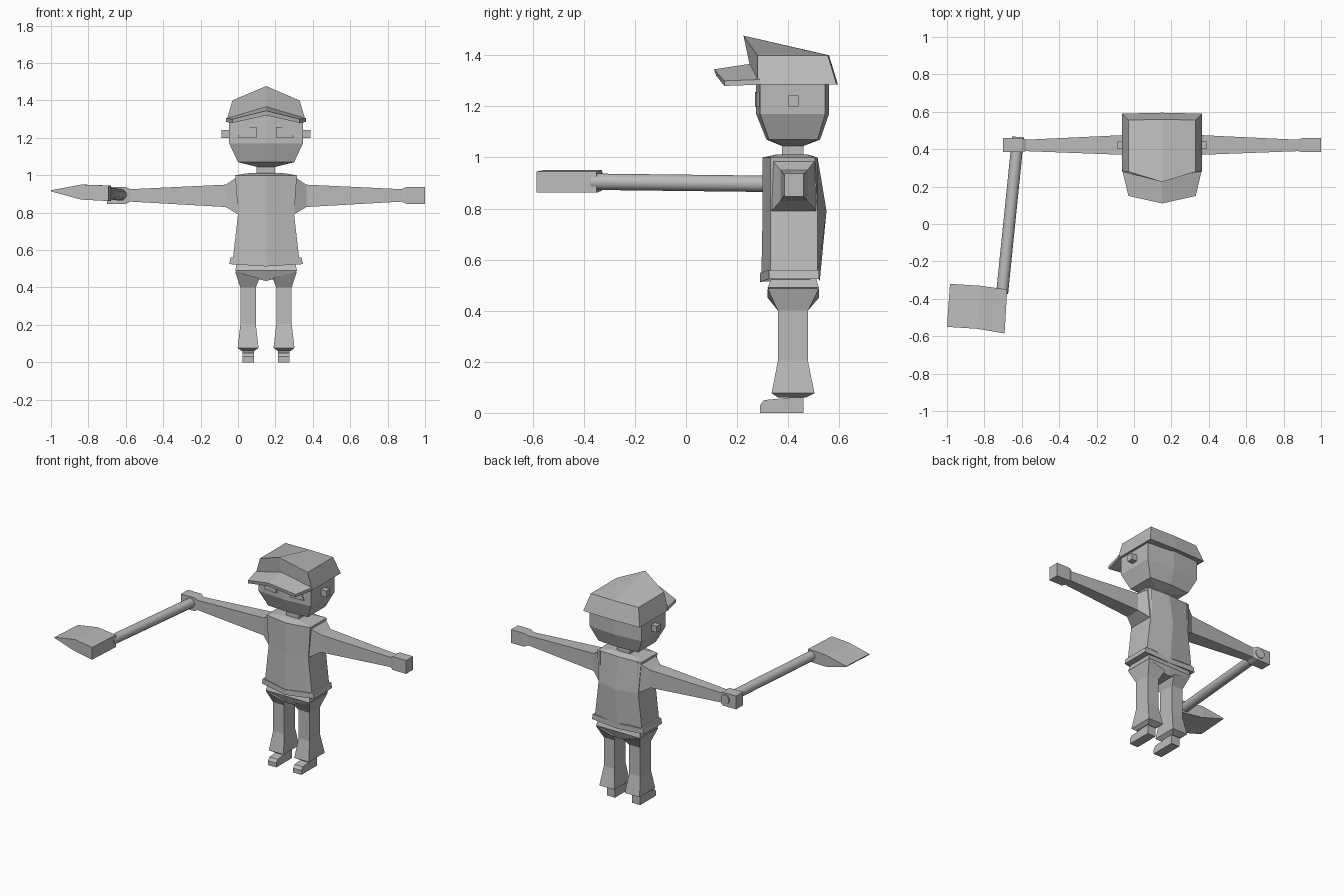
import bpy
import bmesh
from mathutils import Vector

cube = bpy.data.objects.get("Cube")
if cube:
    bpy.data.objects.remove(cube)

CX = 0.15  # body centre line

grey = bpy.data.materials.new("plain grey")
grey.use_nodes = True
grey.diffuse_color = (0.5, 0.5, 0.5, 1)
grey.node_tree.nodes["Principled BSDF"].inputs["Base Color"].default_value = (0.5, 0.5, 0.5, 1)


def loft(name, rings):
    """Skin a list of equal-length point rings and cap both ends."""
    bm = bmesh.new()
    loops = [[bm.verts.new(p) for p in ring] for ring in rings]
    count = len(loops[0])
    for low, high in zip(loops, loops[1:]):
        for i in range(count):
            j = (i + 1) % count
            bm.faces.new((low[i], low[j], high[j], high[i]))
    bm.faces.new(loops[0])
    bm.faces.new(loops[-1])
    bmesh.ops.recalc_face_normals(bm, faces=bm.faces)
    mesh = bpy.data.meshes.new(name)
    bm.to_mesh(mesh)
    bm.free()
    mesh.materials.append(grey)
    obj = bpy.data.objects.new(name, mesh)
    bpy.context.collection.objects.link(obj)
    return obj


def flat_ring(z, half, front, back, bulge_front=0.0, bulge_back=0.0, dip=0.0):
    """Horizontal six-point ring with pointed front and back centres."""
    return [(CX - half, front, z), (CX, front - bulge_front, z - dip), (CX + half, front, z),
            (CX + half, back, z), (CX, back + bulge_back, z - dip), (CX - half, back, z)]


def side_rect(x, front, back, low, high, skew=0.0):
    """Upright rectangle facing along x."""
    return [(x - skew, front, low), (x + skew, back, low),
            (x + skew, back, high), (x - skew, front, high)]


def box(name, x, y, z):
    return loft(name, [side_rect(v, *y, *z) for v in x])


def folded(name, side, centre):
    """Mirrored shape folded along the body centre line."""
    loft(name, [[(CX - dx, y, z) for dx, y, z in side],
                [(CX, y, z) for y, z in centre],
                [(CX + dx, y, z) for dx, y, z in side]])


# Head and neck
loft("head", [flat_ring(1.045, 0.05, 0.375, 0.46),
              flat_ring(1.07, 0.15, 0.325, 0.515, 0.01, 0.01),
              flat_ring(1.17, 0.197, 0.29, 0.545, 0.015, 0.015),
              flat_ring(1.32, 0.197, 0.29, 0.545, 0.015, 0.015)])
box("neck", (0.1, 0.198), (0.375, 0.46), (0.98, 1.06))

# Cap crown with ridge, and folded visor
folded("cap_crown",
       [(0.213, 0.28, 1.285), (0.18, 0.28, 1.4), (0.18, 0.555, 1.4), (0.213, 0.59, 1.285)],
       [(0.25, 1.36), (0.225, 1.477), (0.56, 1.4), (0.595, 1.285)])
folded("cap_visor",
       [(0.213, 0.29, 1.305), (0.18, 0.15, 1.3), (0.18, 0.15, 1.28), (0.213, 0.29, 1.285)],
       [(0.26, 1.368), (0.11, 1.345), (0.118, 1.32), (0.26, 1.345)])

# Jacket torso and hem
loft("torso", [flat_ring(0.53, 0.18, 0.33, 0.515, 0.035, 0.01),
               flat_ring(0.79, 0.15, 0.33, 0.515, 0.03, 0.035),
               flat_ring(1.0, 0.165, 0.33, 0.505, 0.03, 0.01),
               flat_ring(1.012, 0.09, 0.355, 0.475)])
loft("jacket_hem", [flat_ring(0.525, 0.197, 0.325, 0.52, 0.035, 0.005, 0.012),
                    flat_ring(0.56, 0.19, 0.325, 0.52, 0.035, 0.005, 0.012)])

# Trouser seat
loft("trouser_seat", [flat_ring(0.47, 0.14, 0.335, 0.505, 0, 0, 0.035),
                      flat_ring(0.49, 0.165, 0.32, 0.52),
                      flat_ring(0.54, 0.155, 0.34, 0.505)])


def leg_ring(centre, s, z, inner, outer, front, back, tilt=0.0):
    """Horizontal leg section, its inner edge lowered by tilt."""
    a, b = centre - s * inner, centre + s * outer
    return [(a, front, z - tilt), (b, front, z), (b, back, z), (a, back, z - tilt)]


for s, side in ((-1, "right"), (1, "left")):
    # Shoulder, arm and hand
    loft(side + "_shoulder", [side_rect(CX + s * 0.14, 0.33, 0.515, 0.785, 1.0),
                              side_rect(CX + s * 0.215, 0.37, 0.475, 0.83, 0.95)])
    loft(side + "_arm", [side_rect(CX + s * 0.21, 0.37, 0.475, 0.83, 0.95),
                         side_rect(CX + s * 0.74, 0.39, 0.45, 0.86, 0.925)])
    loft(side + "_hand", [side_rect(CX + s * 0.725, 0.39, 0.45, 0.86, 0.925),
                          side_rect(CX + s * 0.75, 0.385, 0.46, 0.847, 0.938),
                          side_rect(CX + s * 0.85, 0.385, 0.46, 0.847, 0.938)])

    # Trouser leg with flared cuff
    mid = CX + s * 0.095
    loft(side + "_leg", [leg_ring(mid, s, 0.06, 0.03, 0.035, 0.36, 0.47),
                         leg_ring(mid, s, 0.077, 0.055, 0.057, 0.335, 0.503),
                         leg_ring(mid, s, 0.205, 0.04, 0.042, 0.36, 0.477),
                         leg_ring(mid, s, 0.4, 0.04, 0.042, 0.36, 0.477),
                         leg_ring(mid, s, 0.485, 0.06, 0.07, 0.32, 0.52, 0.035)])

    # Shoe with rounded toe
    toe = [(0.29, 0), (0.29, 0.03), (0.305, 0.05), (0.46, 0.065), (0.46, 0)]
    loft(side + "_shoe", [[(mid + w, y, z) for y, z in toe] for w in (-0.031, 0.031)])

    # Ear and inset-style eye plate
    box(side + "_ear", (CX + s * 0.19, CX + s * 0.237), (0.4, 0.44), (1.2, 1.243))
    near, far = CX + s * 0.052, CX + s * 0.15
    loft(side + "_eye", [[(near, y, 1.2), (far, y + 0.008, 1.2),
                          (far - s * 0.02, y + 0.008, 1.257), (near, y, 1.257)]
                         for y in (0.27, 0.279)])

# Axe handle held in the right hand
start, end = Vector((-0.62, 0.465, 0.895)), Vector((-0.705, -0.37, 0.905))
bpy.ops.mesh.primitive_cylinder_add(vertices=12, radius=0.032, depth=(end - start).length,
                                    location=(start + end) / 2)
handle = bpy.context.object
handle.name = "axe_handle"
handle.rotation_euler = (end - start).to_track_quat("Z", "Y").to_euler()
handle.data.materials.append(grey)
bpy.ops.object.shade_smooth_by_angle()

# Axe head tapering to its cutting edge
loft("axe_head", [side_rect(-0.685, -0.585, -0.35, 0.862, 0.945, 0.007),
                  side_rect(-0.832, -0.56, -0.33, 0.87, 0.95, 0.007),
                  side_rect(-0.992, -0.55, -0.32, 0.914, 0.92, 0.008)])
